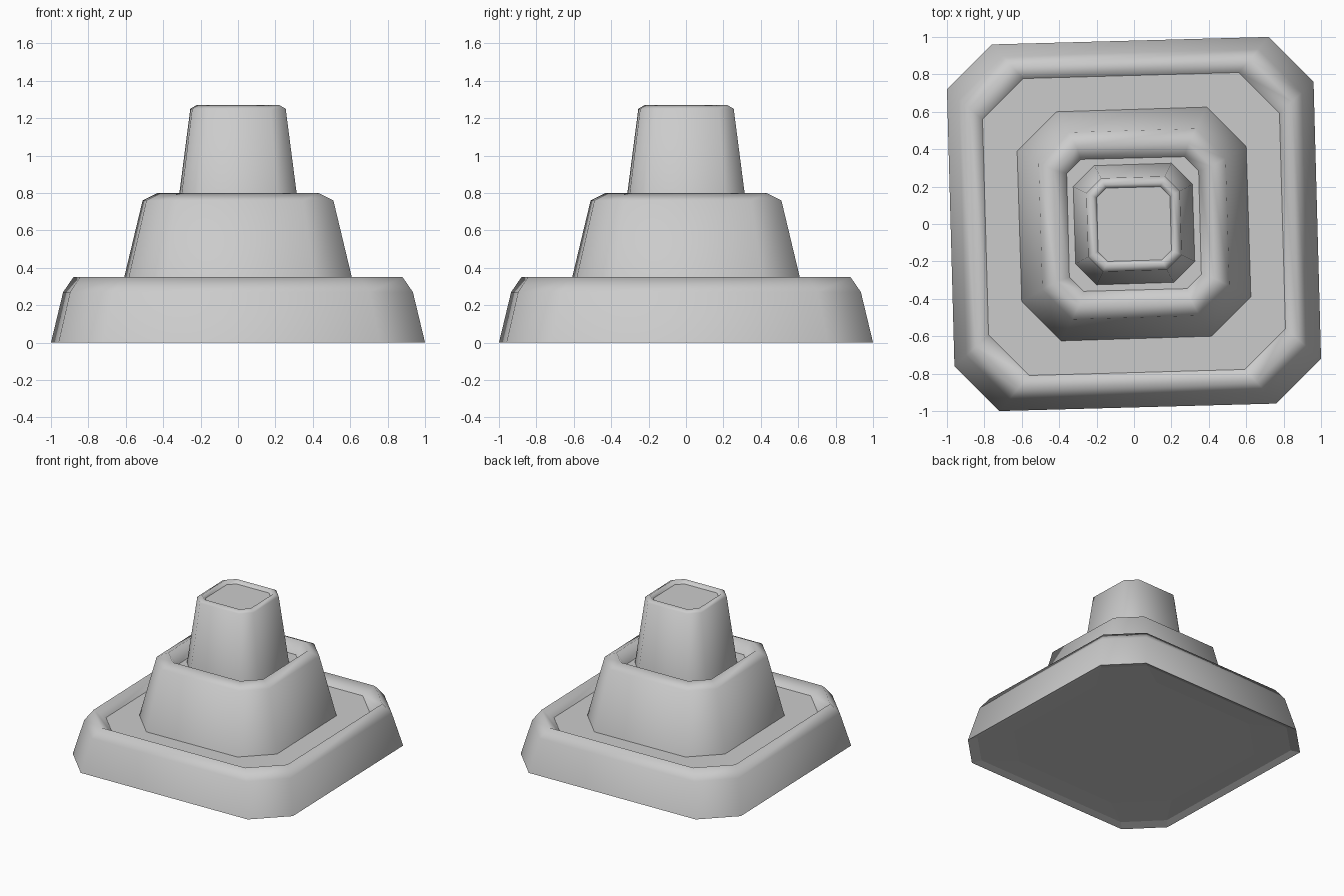
import bpy
import bmesh

cube = bpy.data.objects.get("Cube")
if cube:
    bpy.data.objects.remove(cube, do_unlink=True)

grey = bpy.data.materials.new("plain grey")
grey.use_nodes = True
colour = (0.6, 0.6, 0.6, 1)
grey.diffuse_color = colour
grey.node_tree.nodes["Principled BSDF"].inputs["Base Color"].default_value = colour


def outline(r, cut, z):
    """Slightly twisted square with cut corners."""
    points = []
    for x, y in ((r - cut, r), (0.96 * r, 0.96 * r - cut + 0.08 * r)):
        points.append((x, y))
    ring = []
    for turn in range(4):
        ring += [(x, y, z) for x, y in points]
        points = [(y, -x) for x, y in points]
    return ring


def build(name, rings, smooth=True, cap=False):
    """Loft through rings of (radius, corner cut, height)."""
    bm = bmesh.new()
    loops = [[bm.verts.new(p) for p in outline(*ring)] for ring in rings]
    for low, high in zip(loops, loops[1:]):
        for i in range(8):
            j = (i + 1) % 8
            bm.faces.new((low[j], low[i], high[i], high[j]))
    if cap:
        bm.faces.new(loops[-1][::-1])
    for face in bm.faces:
        face.smooth = smooth
    mesh = bpy.data.meshes.new(name)
    bm.to_mesh(mesh)
    bm.free()
    mesh.materials.append(grey)
    obj = bpy.data.objects.new(name, mesh)
    bpy.context.collection.objects.link(obj)
    return obj


# Each tier: sloped wall, rounded shoulder, ridge, then the inside of the rim
tiers = {
    "base": [(1, 0.28, 0), (0.935, 0.27, 0.27), (0.88, 0.26, 0.35), (0.81, 0.25, 0.28)],
    "middle": [(0.625, 0.235, 0.28), (0.51, 0.18, 0.76), (0.43, 0.14, 0.8), (0.36, 0.09, 0.71)],
    "top": [(0.325, 0.125, 0.71), (0.255, 0.09, 1.25), (0.22, 0.07, 1.27), (0.2, 0.06, 1.24)],
}
for name, rings in tiers.items():
    build(name + "_tier_wall", rings)
    build(name + "_tier_floor", rings[-1:], smooth=False, cap=True)

# Underside: narrow lip around a shallow recessed plate
underside = build("underside_lip", [(1, 0.28, 0), (0.95, 0.28, 0.02), (0.79, 0.35, 0.03)], smooth=False)
plate = build("underside_plate", [(0.79, 0.35, 0.03)], smooth=False, cap=True)
for obj in (underside, plate):
    obj.data.flip_normals()
